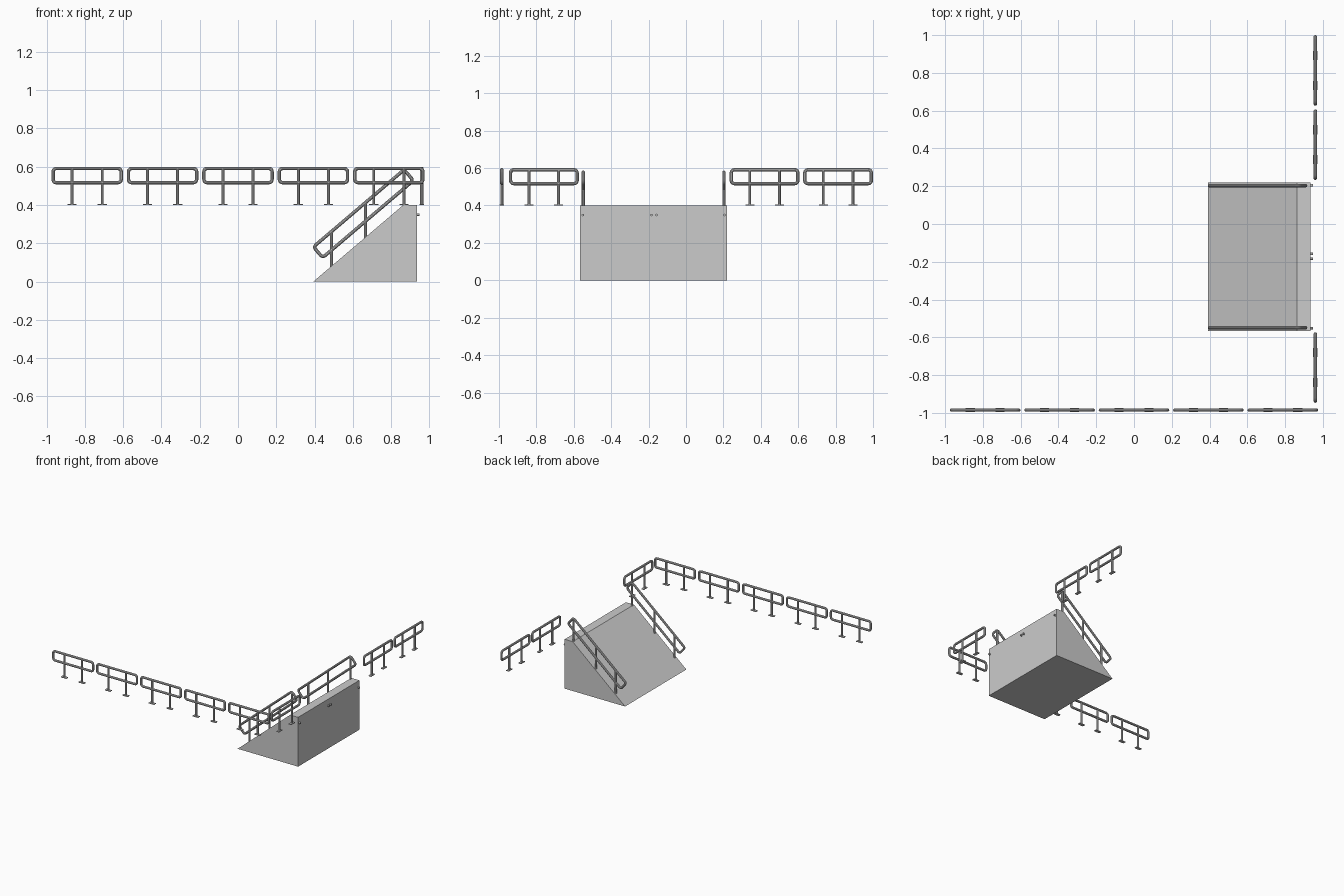
import bpy, bmesh
from math import sin, cos, pi, atan2
from mathutils import Vector, Matrix

if "Cube" in bpy.data.objects:
    bpy.data.objects.remove(bpy.data.objects["Cube"])

R = 0.009           # tube radius
DECK = 0.40         # height of the upper level


def finish(name, bm, smooth=False):
    me = bpy.data.meshes.new(name)
    bmesh.ops.recalc_face_normals(bm, faces=bm.faces)
    bm.to_mesh(me)
    bm.free()
    ob = bpy.data.objects.new(name, me)
    bpy.context.collection.objects.link(ob)
    if smooth:
        bpy.context.view_layer.objects.active = ob
        ob.select_set(True)
        bpy.ops.object.shade_smooth_by_angle()
        ob.select_set(False)
    return ob


def add_loop(bm, length, height, centre, tilt=0.0, corner=0.026, sides=10, steps=5):
    """Closed rounded-rectangle tube in the local XZ plane."""
    rc = corner - R
    a, b = length / 2 - corner, height / 2 - corner
    rot = Matrix.Rotation(-tilt, 3, 'Y')
    rings = []
    for k, (sx, sz) in enumerate([(1, 1), (-1, 1), (-1, -1), (1, -1)]):
        for i in range(steps + 1):
            t = k * pi / 2 + i / steps * pi / 2
            out = Vector((cos(t), 0, sin(t)))
            p = Vector((sx * a, 0, sz * b)) + out * rc
            ring = []
            for j in range(sides):
                u = 2 * pi * j / sides
                q = p + out * (R * cos(u)) + Vector((0, R * sin(u), 0))
                ring.append(bm.verts.new(rot @ q + Vector(centre)))
            rings.append(ring)
    for i, r0 in enumerate(rings):
        r1 = rings[(i + 1) % len(rings)]
        for j in range(sides):
            n = (j + 1) % sides
            bm.faces.new((r0[j], r0[n], r1[n], r1[j]))


def add_post(bm, x, z0, z1):
    bmesh.ops.create_cone(bm, cap_ends=True, segments=10, radius1=R * 0.9, radius2=R * 0.9,
                          depth=z1 - z0, matrix=Matrix.Translation((x, 0, (z0 + z1) / 2)))


def add_box(bm, centre, size):
    bmesh.ops.create_cube(bm, size=1, matrix=Matrix.Translation(centre) @ Matrix.Diagonal((*size, 1)))


# Level guard rail: tube loop, two posts, foot plates
def guard_rail(name, loc, turn=0.0):
    bm = bmesh.new()
    add_loop(bm, 0.374, 0.092, (0, 0, 0.154))
    for x in (-0.079, 0.079):
        add_post(bm, x, 0, 0.191)
        add_box(bm, (x, 0, 0.003), (0.048, 0.023, 0.006))
    ob = finish(name, bm, True)
    ob.location = loc
    ob.rotation_euler.z = turn


for i in range(5):
    guard_rail(f"front_guard_rail_{i + 1}", (-0.788 + 0.394 * i, -0.985, DECK))
for i, y in enumerate((-0.760, 0.420, 0.813)):
    guard_rail(f"side_guard_rail_{i + 1}", (0.960, y, DECK), pi / 2)

# Ramp wedge with flat landing
X0, X1, X2, Y0, Y1 = 0.393, 0.863, 0.935, -0.566, 0.219
bm = bmesh.new()
face = bm.faces.new([bm.verts.new((x, Y0, z)) for x, z in
                     ((X0, 0), (X2, 0), (X2, DECK), (X1, DECK))])
ext = bmesh.ops.extrude_face_region(bm, geom=[face])
bmesh.ops.translate(bm, vec=(0, Y1 - Y0, 0),
                    verts=[v for v in ext["geom"] if isinstance(v, bmesh.types.BMVert)])
finish("ramp", bm)

# Sloping handrails along both ramp edges
slope = DECK / (X1 - X0)
tilt = atan2(DECK, X1 - X0)
for side, y in (("near", -0.549), ("far", 0.203)):
    bm = bmesh.new()
    cx, cz = 0.655, 0.355
    add_loop(bm, 0.640, 0.092, (cx, 0, cz), tilt)
    for x in (0.488, 0.666, 0.867):
        top = cz + slope * (x - cx) + 0.037 / cos(tilt)
        add_post(bm, x, min(DECK, slope * (x - X0)) - 0.006, min(top, 0.578))
    finish(f"ramp_handrail_{side}", bm, True).location.y = y

# Small fixing lugs on the back of the ramp
for i, y in enumerate((-0.551, -0.184, -0.157, 0.205)):
    bm = bmesh.new()
    bmesh.ops.create_cone(bm, cap_ends=True, segments=12, radius1=0.007, radius2=0.007, depth=0.016,
                          matrix=Matrix.Translation((X2 + 0.005, y, 0.349)) @ Matrix.Rotation(pi / 2, 4, 'Y'))
    finish(f"fixing_lug_{i + 1}", bm, True)
